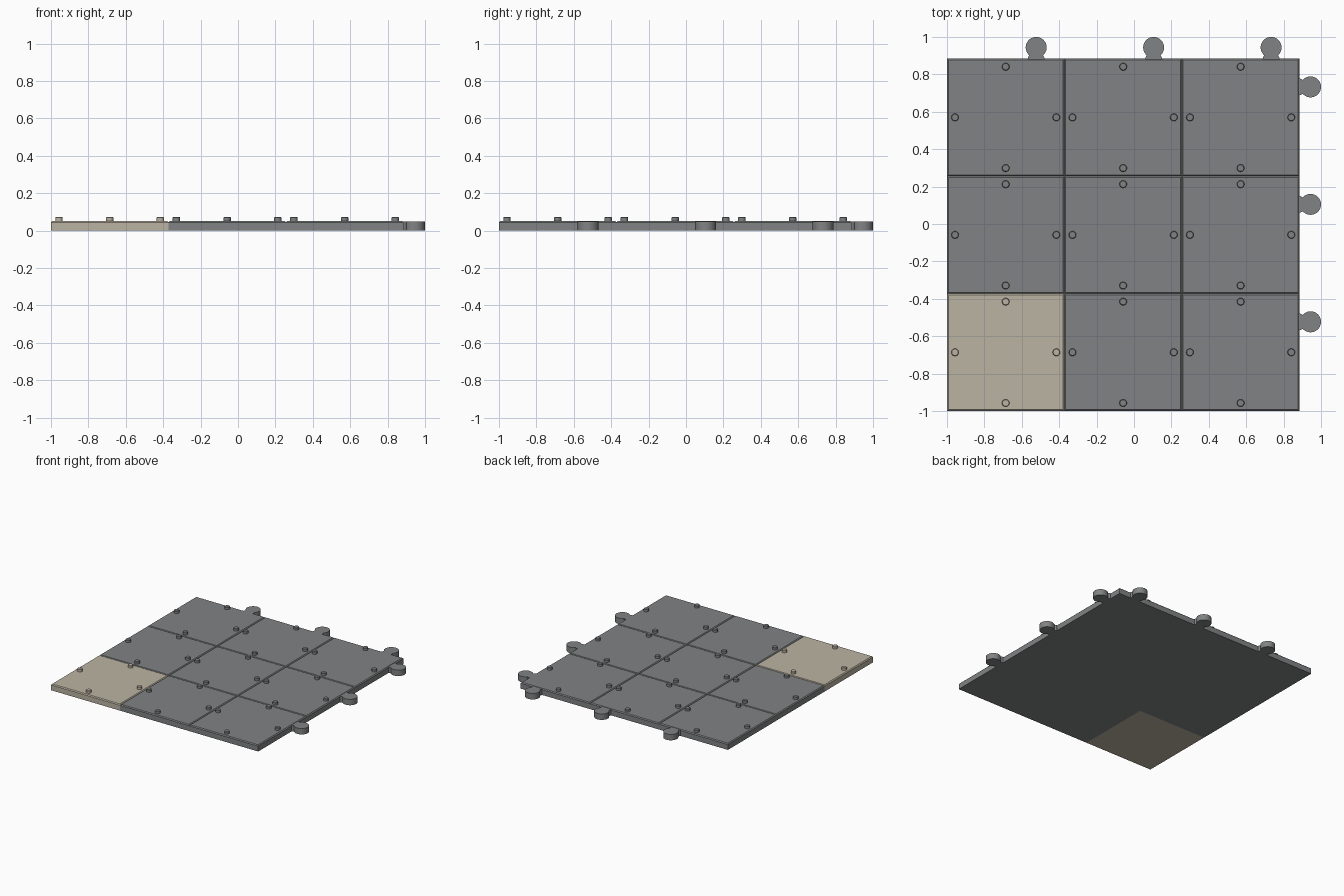
import bpy, bmesh
from math import pi, cos, sin

old = bpy.data.objects.get("Cube")
if old:
    bpy.data.objects.remove(old, do_unlink=True)

PITCH = 0.628          # tile size
TOP = 0.051            # tile thickness
STUD_TOP = 0.072
CENTRES = [-1 + PITCH * (i + 0.5) for i in range(3)]
EDGE = -1 + PITCH * 3  # outer edge carrying the tabs
TAB_SHIFT = 0.163      # tab offset from the tile centre


def material(name, rgb):
    m = bpy.data.materials.new(name)
    m.use_nodes = True
    m.diffuse_color = (*rgb, 1)
    m.node_tree.nodes["Principled BSDF"].inputs["Base Color"].default_value = (*rgb, 1)
    return m


grey = material("slate_grey", (0.22, 0.225, 0.23))
beige = material("warm_beige", (0.50, 0.455, 0.365))


def finish(name, bm, mat):
    bmesh.ops.recalc_face_normals(bm, faces=bm.faces)
    mesh = bpy.data.meshes.new(name)
    bm.to_mesh(mesh)
    bm.free()
    mesh.materials.append(mat)
    ob = bpy.data.objects.new(name, mesh)
    bpy.context.collection.objects.link(ob)
    return ob


def smooth(ob):
    bpy.ops.object.select_all(action='DESELECT')
    ob.select_set(True)
    bpy.context.view_layer.objects.active = ob
    bpy.ops.object.shade_smooth_by_angle(angle=pi / 6)


def add_tile(name, x, y, mat):
    # Square slab with a chamfered upper rim
    bm = bmesh.new()
    bmesh.ops.create_cube(bm, size=1)
    for v in bm.verts:
        v.co = (x + v.co.x * PITCH, y + v.co.y * PITCH, (v.co.z + 0.5) * TOP)
    rim = [e for e in bm.edges if all(v.co.z > TOP / 2 for v in e.verts)]
    bmesh.ops.bevel(bm, geom=rim, offset=0.007, segments=1, affect='EDGES')
    finish(name, bm, mat)


def add_stud(name, x, y, mat):
    # Small round stud with a softened top edge
    bm = bmesh.new()
    bmesh.ops.create_cone(bm, cap_ends=True, segments=24, radius1=0.02,
                          radius2=0.02, depth=STUD_TOP - TOP + 0.004)
    for v in bm.verts:
        v.co.x += x
        v.co.y += y
        v.co.z += (STUD_TOP + TOP - 0.004) / 2
    rim = [e for e in bm.edges if all(v.co.z > STUD_TOP - 0.001 for v in e.verts)]
    bmesh.ops.bevel(bm, geom=rim, offset=0.003, segments=1, affect='EDGES')
    smooth(finish(name, bm, mat))


def add_tab(name, along, on_right):
    # Interlocking tab: flared neck leading into a round head
    radius, head = 0.056, 0.944
    start = -pi / 2 + 0.72
    sweep = 2 * pi - 1.44
    outline = [(-0.044, EDGE - 0.01), (0.044, EDGE - 0.01), (0.044, EDGE + 0.006)]
    outline += [(radius * cos(start + sweep * i / 32),
                 head + radius * sin(start + sweep * i / 32)) for i in range(33)]
    outline.append((-0.044, EDGE + 0.006))
    bm = bmesh.new()
    verts = []
    for u, out in outline:
        x, y = (out, along + u) if on_right else (along + u, out)
        verts.append(bm.verts.new((x, y, 0)))
    face = bm.faces.new(verts)
    ext = bmesh.ops.extrude_face_region(bm, geom=[face])
    for v in ext["geom"]:
        if isinstance(v, bmesh.types.BMVert):
            v.co.z = TOP - 0.002
    smooth(finish(name, bm, grey))


# Three by three tiles, each with four studs near its edge middles
for i, x in enumerate(CENTRES):
    for j, y in enumerate(CENTRES):
        mat = beige if i == j == 0 else grey
        add_tile(f"tile_{i}_{j}", x, y, mat)
        for k in range(4):
            a = k * pi / 2
            add_stud(f"stud_{i}_{j}_{k}", x + 0.271 * cos(a), y + 0.271 * sin(a), mat)

# Tabs along the back and the +x side
for i, c in enumerate(CENTRES):
    add_tab(f"back_tab_{i}", c + TAB_SHIFT, False)
    add_tab(f"side_tab_{i}", c + TAB_SHIFT, True)
